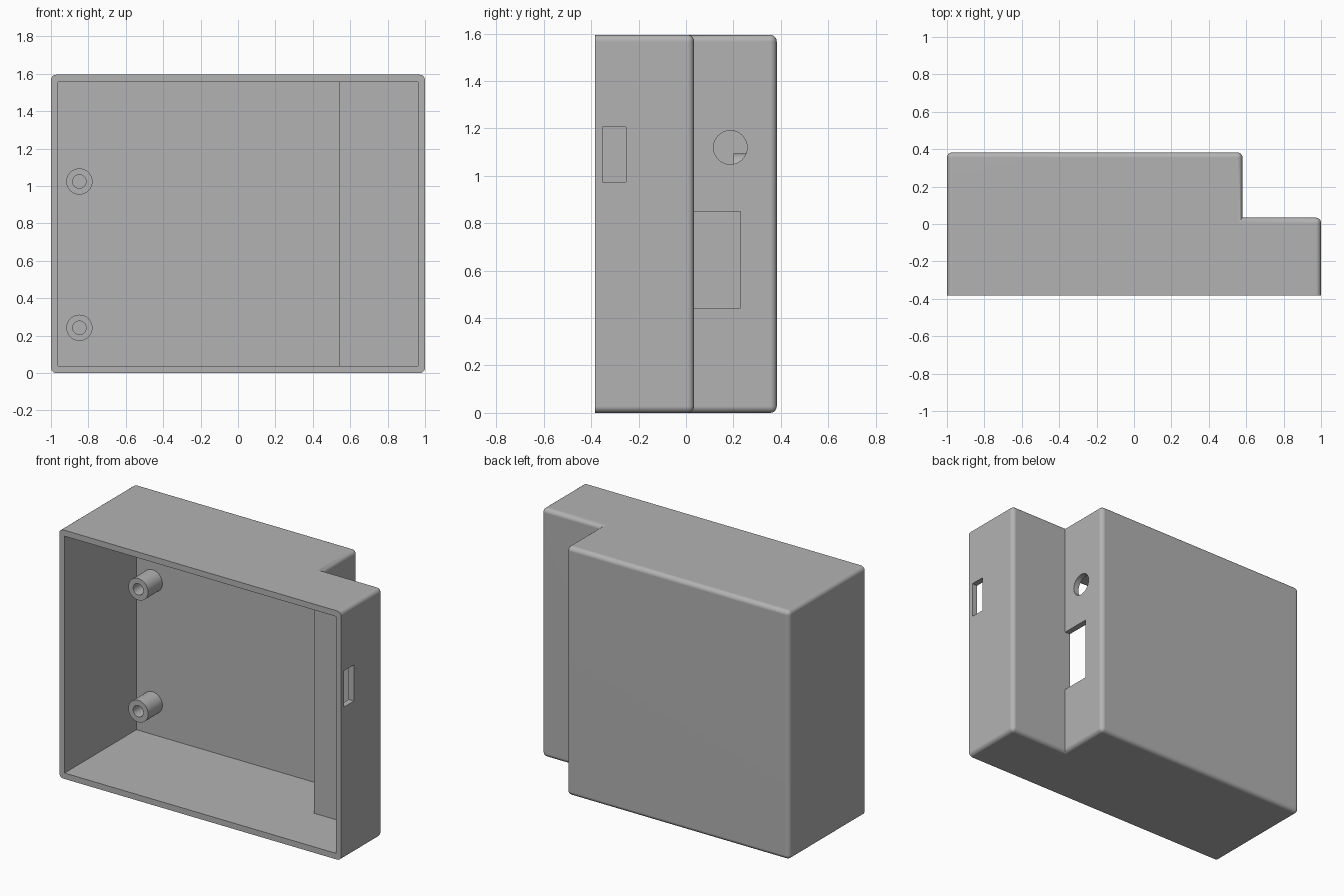
import bpy, bmesh, math
from mathutils import Matrix

cube = bpy.data.objects.get("Cube")
if cube:
    bpy.data.objects.remove(cube, do_unlink=True)

FRONT, BACK, STEP_Y, STEP_X, TOP = -0.383, 0.383, 0.034, 0.58, 1.595
WALL, ROUND = 0.038, 0.028

grey = bpy.data.materials.new("grey plastic")
grey.use_nodes = True
colour = (0.45, 0.45, 0.45, 1)
grey.diffuse_color = colour
grey.node_tree.nodes["Principled BSDF"].inputs["Base Color"].default_value = colour


def make(name, bm):
    bmesh.ops.recalc_face_normals(bm, faces=bm.faces)
    mesh = bpy.data.meshes.new(name)
    bm.to_mesh(mesh)
    bm.free()
    mesh.materials.append(grey)
    ob = bpy.data.objects.new(name, mesh)
    bpy.context.collection.objects.link(ob)
    return ob


def stepped_block(name, inset, front, radius=0):
    """L-shaped plan extruded upwards, with rounded outer edges"""
    right, step_x = 1 - inset, STEP_X - inset
    back, step_y = BACK - inset, STEP_Y - inset
    plan = [(-right, front), (right, front), (right, step_y),
            (step_x, step_y), (step_x, back), (-right, back)]
    bm = bmesh.new()
    base = bm.faces.new([bm.verts.new((x, y, inset)) for x, y in plan])
    walls = bmesh.ops.extrude_face_region(bm, geom=[base])
    tops = [v for v in walls["geom"] if isinstance(v, bmesh.types.BMVert)]
    bmesh.ops.translate(bm, verts=tops, vec=(0, 0, TOP - 2 * inset))
    bmesh.ops.recalc_face_normals(bm, faces=bm.faces)
    if radius:
        edges = [e for e in bm.edges if e.is_convex
                 and any(v.co.y > front + 0.01 for v in e.verts)]
        bmesh.ops.bevel(bm, geom=edges, offset=radius, segments=6,
                        profile=0.5, affect='EDGES')
    return make(name, bm)


def box(name, x, y, z):
    bm = bmesh.new()
    bmesh.ops.create_cube(bm, size=1)
    for v in bm.verts:
        for i, (low, high) in enumerate((x, y, z)):
            v.co[i] = low if v.co[i] < 0 else high
    return make(name, bm)


def rod(name, radius, length, centre, axis):
    bm = bmesh.new()
    bmesh.ops.create_cone(bm, cap_ends=True, segments=48, radius1=radius,
                          radius2=radius, depth=length,
                          matrix=Matrix.Translation(centre)
                          @ Matrix.Rotation(math.pi / 2, 4, axis))
    return make(name, bm)


def combine(target, others, operation):
    for other in others:
        mod = target.modifiers.new("boolean", 'BOOLEAN')
        mod.operation, mod.solver, mod.object = operation, 'EXACT', other
    graph = bpy.context.evaluated_depsgraph_get()
    result = bpy.data.meshes.new_from_object(target.evaluated_get(graph))
    target.modifiers.clear()
    target.data = result
    for other in others:
        bpy.data.objects.remove(other, do_unlink=True)


def finish(ob):
    bpy.ops.object.select_all(action='DESELECT')
    ob.select_set(True)
    bpy.context.view_layer.objects.active = ob
    bpy.ops.object.shade_smooth_by_angle(angle=math.radians(35))
    mod = ob.modifiers.new("even shading", 'WEIGHTED_NORMAL')
    mod.keep_sharp = True


# Open-fronted shell with its side openings
shell = stepped_block("enclosure_shell", 0, FRONT, ROUND)
combine(shell, [
    stepped_block("cavity", WALL, FRONT - 0.1),
    box("switch_slot", (0.9, 1.1), (-0.352, -0.253), (0.975, 1.207)),
    box("socket_window", (0.5, 0.65), (STEP_Y, 0.23), (0.443, 0.849)),
    rod("cable_hole", 0.071, 0.15, (0.57, 0.187, 1.12), 'Y'),
], 'DIFFERENCE')
finish(shell)

# Hollow screw posts on the inside of the back wall
post_front, post_back = 0.2, BACK - WALL
for name, z in (("lower_screw_post", 0.242), ("upper_screw_post", 1.024)):
    length = post_back - post_front
    post = rod(name, 0.07, length, (-0.848, (post_front + post_back) / 2, z), 'X')
    bore = rod("bore", 0.036, 1, (-0.848, post_back, z), 'X')
    combine(post, [bore], 'DIFFERENCE')
    finish(post)
